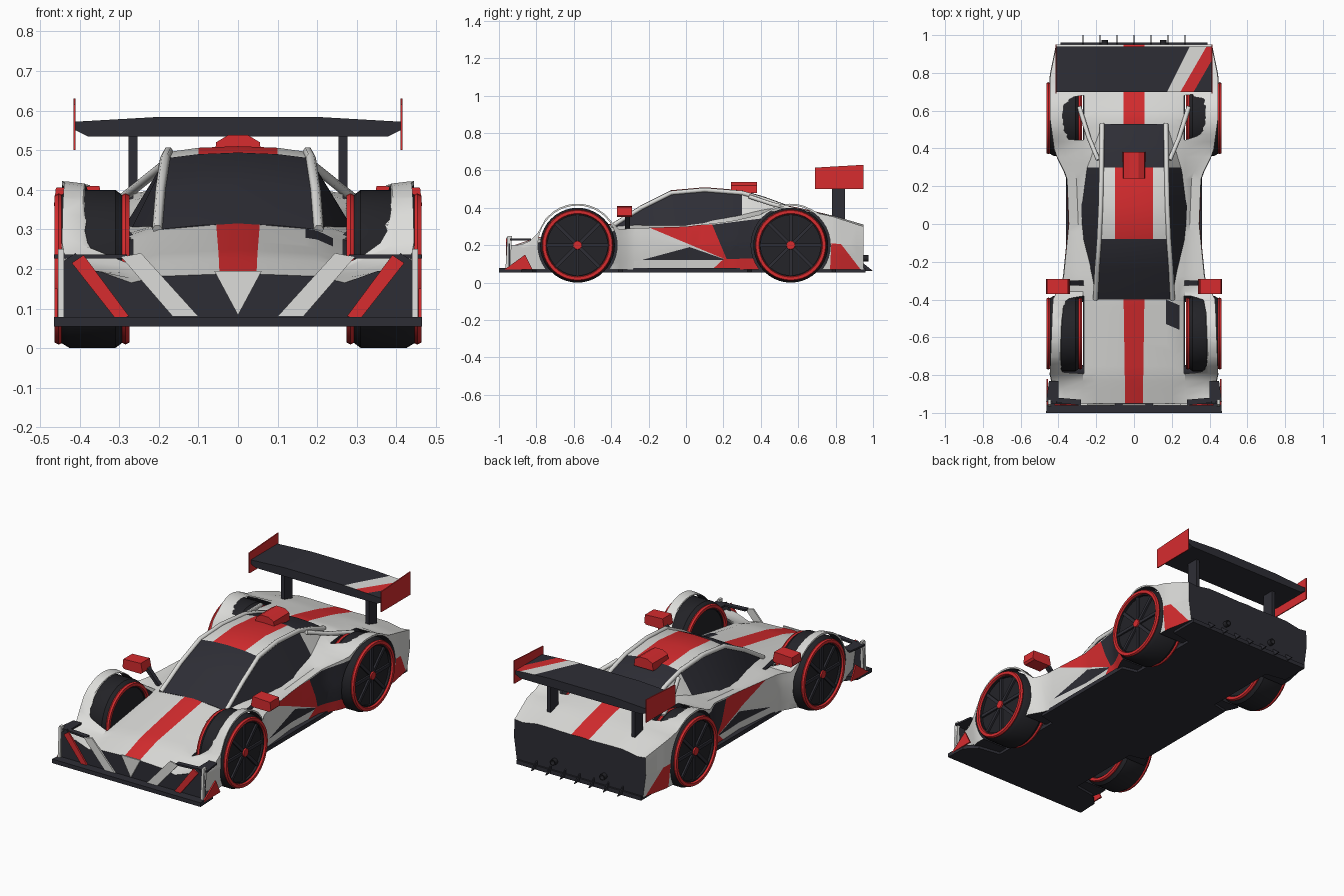
import bpy, bmesh, math
from mathutils import Vector, Matrix

if "Cube" in bpy.data.objects:
    bpy.data.objects.remove(bpy.data.objects["Cube"], do_unlink=True)


def material(name, rgb):
    m = bpy.data.materials.new(name)
    m.use_nodes = True
    m.diffuse_color = (*rgb, 1)
    m.node_tree.nodes["Principled BSDF"].inputs["Base Color"].default_value = (*rgb, 1)
    return m


WHITE, RED, DARK, BLACK = range(4)
MATS = [material("body white", (.72, .72, .7)), material("racing red", (.68, .025, .028)),
        material("charcoal", (.027, .027, .036)), material("tyre black", (.017, .017, .021))]


def finish(bm, name, mat=None, mirror=False, smooth=True):
    """Turn a bmesh into an object; mat None keeps the painted faces."""
    bmesh.ops.recalc_face_normals(bm, faces=bm.faces)
    me = bpy.data.meshes.new(name)
    bm.to_mesh(me)
    bm.free()
    for m in (MATS if mat is None else [MATS[mat]]):
        me.materials.append(m)
    ob = bpy.data.objects.new(name, me)
    bpy.context.collection.objects.link(ob)
    if mirror:
        ob.modifiers.new("Mirror", 'MIRROR')
    if smooth:
        bpy.ops.object.select_all(action='DESELECT')
        ob.select_set(True)
        bpy.context.view_layer.objects.active = ob
        bpy.ops.object.shade_smooth_by_angle(angle=math.radians(32))
    return ob


def prism_bm(pts, axis, lo, hi):
    bm = bmesh.new()
    rings = []
    for d in (lo, hi):
        ring = []
        for p in pts:
            co = list(p)
            co.insert(axis, d)
            ring.append(bm.verts.new(co))
        rings.append(ring)
        bm.faces.new(ring)
    n = len(pts)
    for i in range(n):
        j = (i + 1) % n
        bm.faces.new((rings[0][i], rings[0][j], rings[1][j], rings[1][i]))
    return bm


def prism(name, pts, axis, lo, hi, mat, mirror=False):
    return finish(prism_bm(pts, axis, lo, hi), name, mat, mirror, False)


def loft(sections, rule):
    """Skin mirrored half profiles along y; rule(segment, y) gives the colour."""
    bm = bmesh.new()
    rings = []
    for y, half in sections:
        full = [(-x, z) for x, z in reversed(half[1:])] + half
        rings.append([bm.verts.new((x, y, z)) for x, z in full])
    n, m = len(rings[0]), len(sections[0][1]) - 1
    for (ya, _), (yb, _), a, b in zip(sections, sections[1:], rings, rings[1:]):
        for k in range(n):
            f = bm.faces.new((a[k], a[(k + 1) % n], b[(k + 1) % n], b[k]))
            f.material_index = rule(k - m if k >= m else m - 1 - k, (ya + yb) / 2)
    for r in (rings[0], rings[-1]):
        bm.faces.new(r).material_index = DARK
    return bm


def paint(bm, poly, u, v, keep, mat):
    """Cut a convex outline into the kept faces and colour the inside."""
    pairs = list(zip(poly, poly[1:] + poly[:1]))
    for a, b in pairs:
        faces = [f for f in bm.faces if keep(f)]
        geom = set(faces)
        for f in faces:
            geom.update(f.edges, f.verts)
        co, no = Vector(), Vector()
        co[u], co[v] = a
        no[u], no[v] = a[1] - b[1], b[0] - a[0]
        bmesh.ops.bisect_plane(bm, geom=list(geom), dist=1e-5, plane_co=co, plane_no=no)
    bm.normal_update()
    for f in bm.faces:
        if keep(f):
            c = f.calc_center_median()
            s = [(b[0] - a[0]) * (c[v] - a[1]) - (b[1] - a[1]) * (c[u] - a[0]) for a, b in pairs]
            if min(s) >= 0 or max(s) <= 0:
                f.material_index = mat


def lathe(bm, profile, steps=40, mat=0):
    """Closed (x, r) profile turned about the x axis."""
    vs = [bm.verts.new((x, 0, r)) for x, r in profile]
    es = [bm.edges.new((a, b)) for a, b in zip(vs, vs[1:] + vs[:1])]
    old = set(bm.faces)
    bmesh.ops.spin(bm, geom=vs + es, axis=(1, 0, 0), cent=(0, 0, 0), angle=math.tau,
                   steps=steps, use_merge=True)
    bmesh.ops.remove_doubles(bm, verts=bm.verts, dist=1e-5)
    for f in set(bm.faces) - old:
        f.material_index = mat


AXLES = (-.58, .56)

# Body shell: y, centre height, gutter height, half width, shoulder height
KEYS = [(-.95, .19, .165, .40, .17), (-.8, .24, .21, .445, .24), (-.4, .315, .27, .43, .28),
        (-.3, .325, .29, .375, .29), (0, .34, .31, .345, .30), (.25, .37, .35, .355, .33),
        (.38, .40, .37, .42, .36), (.56, .41, .39, .445, .40), (.78, .36, .36, .445, .355),
        (.95, .31, .31, .41, .30)]


def body_section(y):
    a, b = next((a, b) for a, b in zip(KEYS, KEYS[1:]) if y <= b[0] + 1e-6)
    t = (y - a[0]) / (b[0] - a[0])
    zc, zg, w, zs = [p + (q - p) * t for p, q in zip(a[1:], b[1:])]
    for yw in AXLES:
        zs = max(zs, .2 + math.sqrt(max(0, .222 ** 2 - (y - yw) ** 2)))
    stripe = .055 + .015 * min(0, y + .4)
    return [(0, zc), (stripe, zc - .003), (.2, zc - .35 * (zc - zg)), (.27, zg),
            (w - .05, zs - .006), (w, zs), (w + .003, .2), (w - .015, .07)]


def body_rule(seg, y):
    if seg == 7:
        return DARK
    return RED if seg == 0 and (y < -.36 or y > .5) else WHITE


ys = [-.95 + 1.9 * i / 48 for i in range(49)]
body = finish(loft([(y, body_section(y)) for y in ys], body_rule), "body_shell", smooth=False)

# Wheel wells
for yw in AXLES:
    for s in (1, -1):
        bm = bmesh.new()
        turn = Matrix.Translation((s * .465, yw, .2)) @ Matrix.Rotation(math.pi / 2, 4, 'Y')
        bmesh.ops.create_cone(bm, cap_ends=True, segments=40, radius1=.212, radius2=.212,
                              depth=.4, matrix=turn)
        for f in bm.faces:
            f.material_index = DARK
        cutter = finish(bm, "well_cutter", smooth=False)
        cutter.hide_render = True
        mod = body.modifiers.new("Well", 'BOOLEAN')
        mod.operation, mod.solver, mod.object = 'DIFFERENCE', 'EXACT', cutter
        graph = bpy.context.evaluated_depsgraph_get()
        cut = bpy.data.meshes.new_from_object(body.evaluated_get(graph))
        body.modifiers.clear()
        body.data = cut
        bpy.data.objects.remove(cutter, do_unlink=True)

# Painted flashes on the flanks and the bonnet vent
bm = bmesh.new()
bm.from_mesh(body.data)
bpy.data.objects.remove(body, do_unlink=True)
bm.normal_update()


def flank(f):
    return abs(f.normal.x) > .6 and abs(f.calc_center_median().x) > .28


def bonnet(f):
    c = f.calc_center_median()
    return f.normal.z > .6 and .05 < c.x < .28 and -.65 < c.y < -.3


paint(bm, [(-.24, .12), (.02, .19), (.22, .12)], 1, 2, flank, DARK)
paint(bm, [(.14, .31), (.42, .345), (.37, .12), (.22, .12)], 1, 2, flank, DARK)
paint(bm, [(-.21, .30), (.14, .31), (.22, .12)], 1, 2, flank, RED)
paint(bm, [(.14, .07), (.2, .125), (.36, .13), (.39, .07)], 1, 2, flank, RED)
paint(bm, [(.77, .07), (.78, .27), (.83, .205), (.96, .19), (.96, .07)], 1, 2, flank, RED)
paint(bm, [(.17, -.4), (.24, -.43), (.24, -.56), (.17, -.53)], 0, 1, bonnet, DARK)
finish(bm, "body_shell")

# Cabin: y, roof half width, roof height, base half width, base height
CABIN = [(-.4, .2, .3, .21, .27), (-.24, .192, .4, .24, .28), (-.08, .18, .48, .27, .3),
         (.1, .172, .496, .285, .31), (.3, .168, .48, .27, .33), (.42, .166, .445, .24, .35),
         (.53, .165, .405, .2, .37)]


def cabin_rule(seg, y):
    roof = -.08 < y < .3
    if seg == 2:
        return DARK if y < .3 else WHITE
    return (RED, WHITE)[seg] if roof and seg < 2 else DARK


finish(loft([(y, [(0, z + .014), (.1, z + .01), (a, z), (b, zb)]) for y, a, z, b, zb in CABIN],
            cabin_rule), "cabin")


def tube(name, pts, radius):
    cu = bpy.data.curves.new(name, 'CURVE')
    cu.dimensions, cu.bevel_depth, cu.bevel_resolution = '3D', radius, 1
    cu.use_fill_caps = True
    for s in (1, -1):
        sp = cu.splines.new('POLY')
        sp.points.add(len(pts) - 1)
        for p, (x, y, z) in zip(sp.points, pts):
            p.co = (s * x, y, z, 1)
    cu.materials.append(MATS[WHITE])
    bpy.context.collection.objects.link(bpy.data.objects.new(name, cu))


tube("roof_pillars", [(a + .004, y, z) for y, a, z, b, zb in CABIN], .013)
tube("rear_buttresses", [(.19, .34, .46), (.24, .46, .42), (.29, .62, .38)], .012)
prism("roof_scoop", [(-.06, .48), (.06, .48), (.055, .52), (.025, .538), (-.025, .538),
                     (-.055, .52)], 1, .24, .38, RED)

# Wheels
spots = [(yw, n) for yw, n in zip(AXLES, ("front", "rear"))]
for yw, n in spots:
    bm = bmesh.new()
    lathe(bm, [(.285, .16), (.288, .183), (.31, .2), (.425, .2), (.45, .185), (.453, .16)], mat=BLACK)
    for x in (.284, .453):
        lathe(bm, [(x - .01, .17), (x - .01, .186), (x, .191), (x + .01, .186), (x + .01, .17),
                   (x, .166)], mat=RED)
    lathe(bm, [(.29, 0), (.29, .17), (.44, .17), (.44, 0)], mat=BLACK)
    lathe(bm, [(.43, 0), (.43, .026), (.458, .022), (.458, 0)], 16, RED)
    old = set(bm.faces)
    for i in range(8):
        turn = Matrix.Rotation(math.tau * i / 8, 4, 'X') @ Matrix.Translation((.444, 0, .095))
        bmesh.ops.create_cube(bm, size=1, matrix=turn @ Matrix.Diagonal((.012, .018, .15, 1)))
    for f in set(bm.faces) - old:
        f.material_index = DARK
    bmesh.ops.translate(bm, verts=bm.verts, vec=(0, yw, .2))
    finish(bm, n + "_wheels", mirror=True)

# Floor with wide front splitter
half = [(.465, -1), (.46, -.88), (.4, -.82), (.27, -.8), (.27, -.36), (.36, -.34), (.36, .33),
        (.27, .35), (.27, .78), (.39, .8), (.39, .96)]
prism("floor", half + [(-x, y) for x, y in reversed(half)], 2, .055, .078, DARK)

# Nose details
prism("nose_wedge", [(-.06, .195), (.06, .195), (0, .083)], 1, -.962, -.953, WHITE)
prism("nose_flashes", [(.1, .08), (.165, .08), (.295, .23), (.245, .24)], 1, -.96, -.951, WHITE, True)
prism("corner_vanes", [(.3, .078), (.41, .24), (.455, .21), (.455, .078)], 1, -.95, -.94, DARK, True)
prism("red_vanes", [(.275, .08), (.31, .075), (.42, .215), (.39, .235)], 1, -.962, -.953, RED, True)
prism("corner_canards", [(.4, -.83), (.45, -.83), (.465, -.94), (.28, -.96), (.28, -.93), (.4, -.92)],
      2, .226, .236, DARK, True)
prism("white_end_plates", [(-.965, .078), (-.94, .078), (-.93, .25), (-.955, .25)], 0, .44, .455,
      WHITE, True)
prism("red_end_plates", [(-.97, .07), (-.82, .07), (-.86, .15)], 0, .456, .464, RED, True)

# Mirrors
bm = prism_bm([(.34, .36), (.35, .35), (.455, .35), (.465, .36), (.46, .405), (.35, .41)], 1, -.37, -.29)
finish(bm, "mirrors", RED, True)
prism("mirror_stalks", [(.26, .28), (.28, .28), (.36, .36), (.34, .37)], 1, -.325, -.3, DARK, True)

# Rear wing
edge = [(.38, .535), (.41, .55), (.41, .572), (.2, .584)]
bm = prism_bm(edge + [(-x, z) for x, z in reversed(edge)], 1, .7, .94)
bm.normal_update()
bmesh.ops.recalc_face_normals(bm, faces=bm.faces)
top = lambda f: f.normal.z > .8
paint(bm, [(.17, .69), (.24, .69), (.39, .95), (.3, .95)], 0, 1, top, WHITE)
paint(bm, [(.24, .69), (.31, .69), (.46, .95), (.39, .95)], 0, 1, top, RED)
for f in bm.faces:
    if not top(f) or f.calc_center_median().x < .16:
        f.material_index = DARK
    elif f.material_index == WHITE:
        c = f.calc_center_median()
        off = c.x - .17 - (c.y - .69) * .54
        if off < 0 or off > .09:
            f.material_index = DARK
finish(bm, "rear_wing", smooth=False)
prism("wing_end_plates", [(.69, .5), (.95, .5), (.95, .63), (.69, .615)], 0, .41, .416, RED, True)
prism("wing_posts", [(.78, .34), (.85, .34), (.85, .55), (.78, .55)], 0, .254, .276, DARK, True)

# Exhausts and diffuser fins
bm = bmesh.new()
lathe(bm, [(.94, 0), (.94, .017), (.975, .017), (.975, .012), (.96, 0)], 16)
bmesh.ops.transform(bm, verts=bm.verts, matrix=Matrix.Translation((.155, 0, .13))
                    @ Matrix.Rotation(math.pi / 2, 4, 'Z'))
finish(bm, "exhausts", BLACK, True)
for i in range(7):
    x = (i - 3) * .09
    prism("diffuser_fin", [(.9, .06), (1, .062), (.94, .11)], 0, x - .003, x + .003, DARK)
